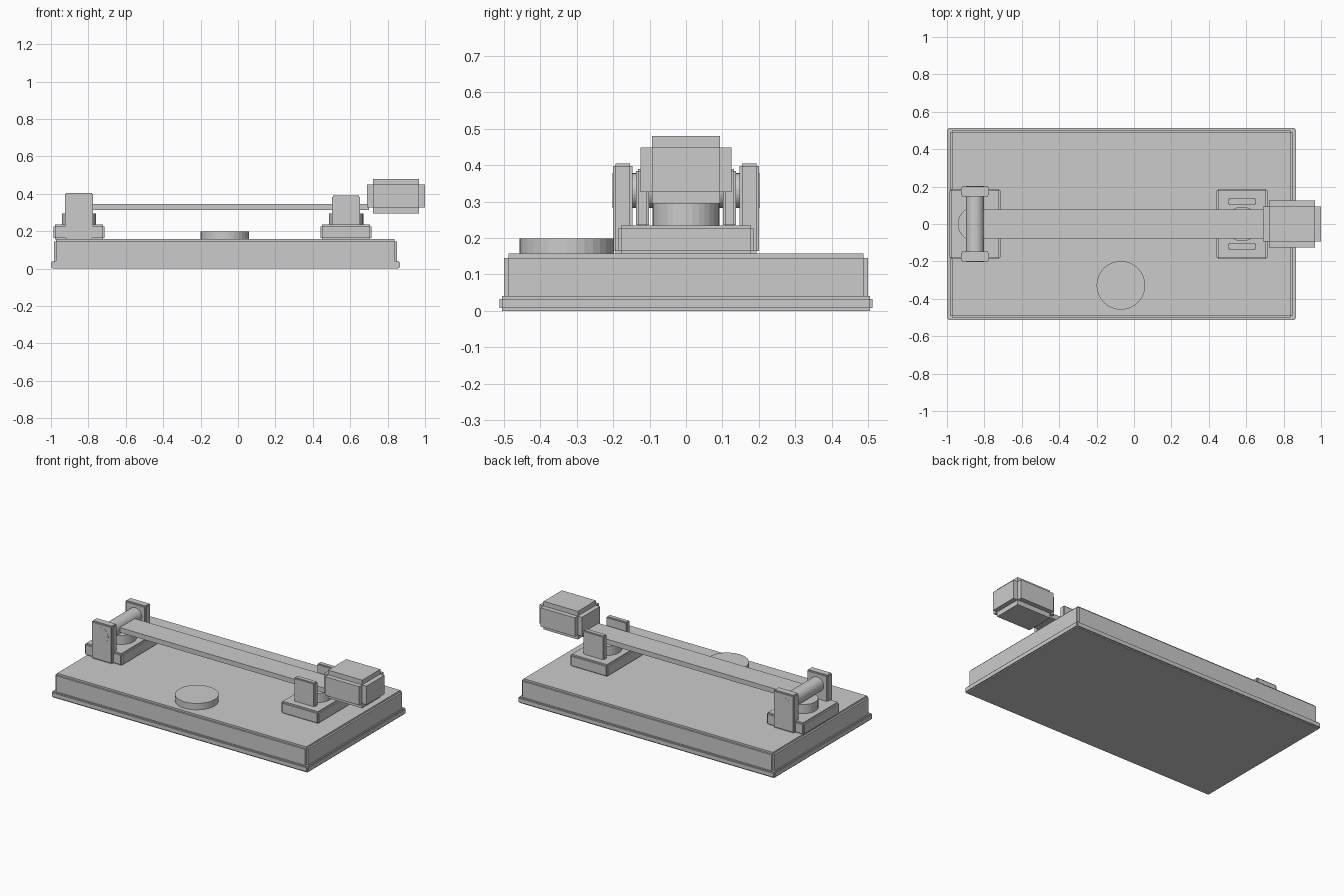
import bpy, bmesh, math
from mathutils import Matrix

if "Cube" in bpy.data.objects:
    bpy.data.objects.remove(bpy.data.objects["Cube"])

grey = bpy.data.materials.new("plain grey")
grey.diffuse_color = (0.6, 0.6, 0.6, 1)
grey.use_nodes = True
grey.node_tree.nodes["Principled BSDF"].inputs["Base Color"].default_value = grey.diffuse_color


def finish(bm, name):
    bmesh.ops.recalc_face_normals(bm, faces=bm.faces)
    mesh = bpy.data.meshes.new(name)
    bm.to_mesh(mesh)
    bm.free()
    mesh.materials.append(grey)
    obj = bpy.data.objects.new(name, mesh)
    bpy.context.collection.objects.link(obj)
    return obj


def box(name, x, y, z, step=0.0):
    """Box from (min, max) ranges; step cuts a square rebate along every edge."""
    bm = bmesh.new()
    bmesh.ops.create_cube(bm, size=1)
    for v in bm.verts:
        for i, (lo, hi) in enumerate((x, y, z)):
            v.co[i] = hi if v.co[i] > 0 else lo
    if step:
        bmesh.ops.bevel(bm, geom=bm.edges[:], offset=step, offset_type='OFFSET',
                        segments=2, profile=0.0, affect='EDGES')
    return finish(bm, name)


def cylinder(name, centre, radius, depth, along_y=False):
    bm = bmesh.new()
    matrix = Matrix.Translation(centre)
    if along_y:
        matrix = matrix @ Matrix.Rotation(math.pi / 2, 4, 'X')
    bmesh.ops.create_cone(bm, cap_ends=True, segments=32, radius1=radius,
                          radius2=radius, depth=depth, matrix=matrix)
    return finish(bm, name)


# Plinth: thin foot plate with the main block on it
box("foot_plate", (-1.0, 0.865), (-0.512, 0.512), (0.0, 0.04), 0.007)
box("base_block", (-0.985, 0.85), (-0.5, 0.5), (0.02, 0.157), 0.012)

# Pedestals with round spacers
for name, x in (("pivot", -0.85), ("contact", 0.578)):
    box(name + "_pedestal", (x - 0.137, x + 0.137), (-0.187, 0.187), (0.155, 0.235), 0.009)
    cylinder(name + "_spacer", (x, 0, 0.262), 0.092, 0.065)

# Upright cheeks, mirrored front and back
for name, s in (("front", -1), ("back", 1)):
    y = sorted((s * 0.147, s * 0.201))
    box(name + "_pivot_cheek", (-0.926, -0.774), y, (0.157, 0.405), 0.007)
    y = sorted((s * 0.101, s * 0.138))
    box(name + "_contact_guide", (0.502, 0.652), y, (0.23, 0.39), 0.006)

# Axle, lever and handle
cylinder("pivot_axle", (-0.85, 0, 0.33), 0.048, 0.404, along_y=True)
box("lever_bar", (-0.83, 0.70), (-0.078, 0.078), (0.313, 0.345))
box("handle", (0.69, 1.0), (-0.125, 0.125), (0.295, 0.48), 0.031)

# Round button on the base
cylinder("round_button", (-0.07, -0.328, 0.177), 0.13, 0.044)
